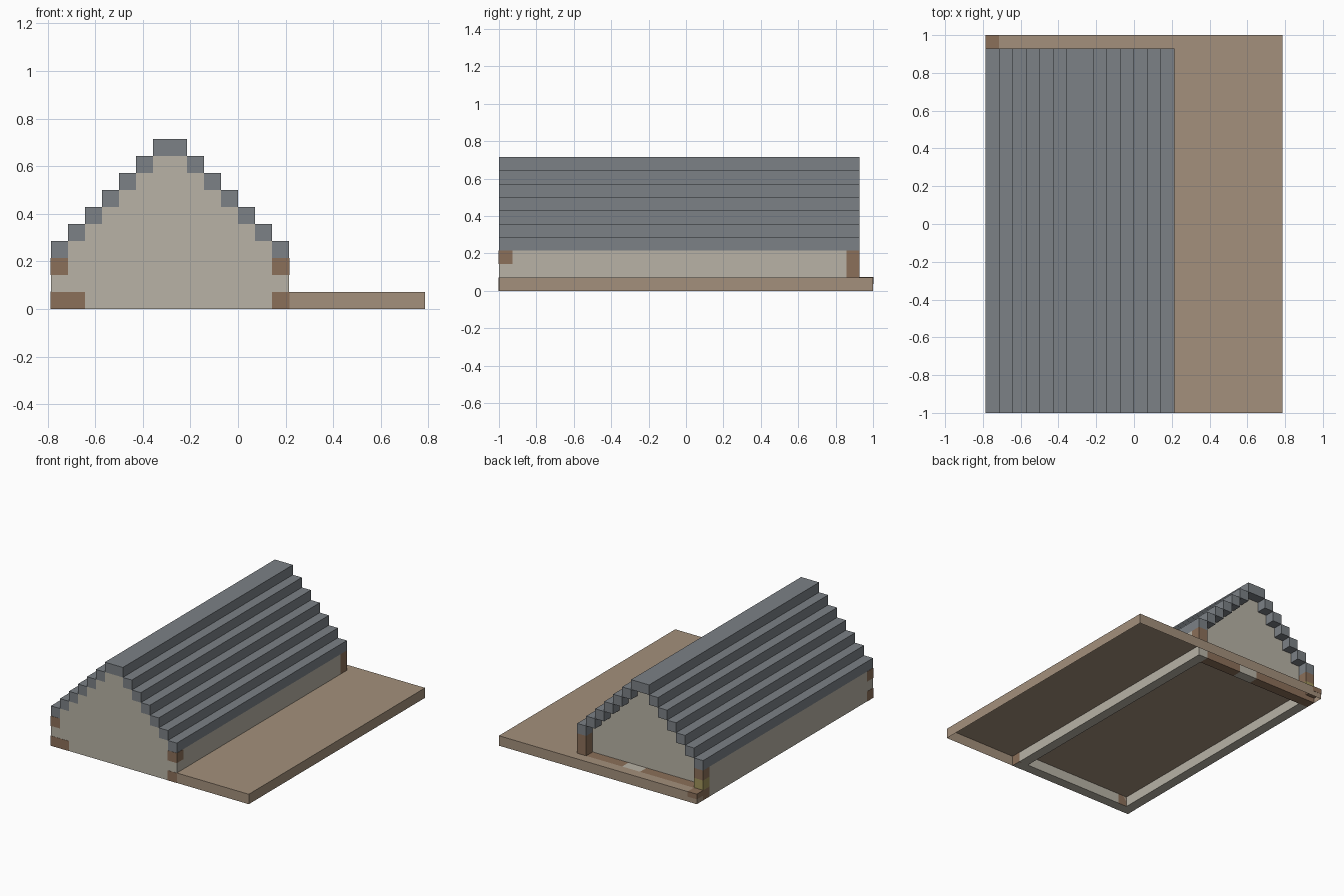
import bpy, bmesh

if "Cube" in bpy.data.objects:
    bpy.data.objects.remove(bpy.data.objects["Cube"])

U = 1 / 14  # one block; all coordinates below are in blocks


def material(name, rgb):
    m = bpy.data.materials.new(name)
    m.diffuse_color = (*rgb, 1)
    m.use_nodes = True
    m.node_tree.nodes["Principled BSDF"].inputs["Base Color"].default_value = m.diffuse_color
    return m


PLASTER = material("plaster", (0.48, 0.45, 0.38))
SLATE = material("slate", (0.20, 0.22, 0.24))
EARTH = material("earth", (0.37, 0.28, 0.20))
TIMBER = material("timber", (0.26, 0.16, 0.10))
STRAW = material("straw", (0.36, 0.30, 0.11))


def finish(name, bm, mat):
    bmesh.ops.scale(bm, vec=(U, U, U), verts=bm.verts)
    me = bpy.data.meshes.new(name)
    bm.to_mesh(me)
    bm.free()
    me.materials.append(mat)
    ob = bpy.data.objects.new(name, me)
    bpy.context.collection.objects.link(ob)
    return ob


def add_box(bm, x0, x1, y0, y1, z0, z1):
    for v in bmesh.ops.create_cube(bm, size=1)["verts"]:
        v.co = (x1 if v.co.x > 0 else x0,
                y1 if v.co.y > 0 else y0,
                z1 if v.co.z > 0 else z0)


def boxes(name, mat, *specs):
    bm = bmesh.new()
    for s in specs:
        add_box(bm, *s)
    return finish(name, bm, mat)


def prism(name, mat, profile, y0, y1):
    """Extrude an x-z profile along y."""
    bm = bmesh.new()
    face = bm.faces.new([bm.verts.new((x, y0, z)) for x, z in profile])
    ext = bmesh.ops.extrude_face_region(bm, geom=[face])["geom"]
    for v in ext:
        if isinstance(v, bmesh.types.BMVert):
            v.co.y = y1
    bmesh.ops.recalc_face_normals(bm, faces=bm.faces)
    return finish(name, bm, mat)


def gable(name, half, base, y0, y1):
    """Stepped gable wall centred on x = -4."""
    right = [(half, base), (half, 3)]
    for z in range(3, 9):
        right += [(9 - z, z), (9 - z, z + 1)]
    if half == 6:
        right.pop(1), right.pop(1)
    left = [(-x, z) for x, z in reversed(right)]
    return prism(name, PLASTER, [(x - 4, z) for x, z in right + left], y0, y1)


# Ground: open-bottomed slab of thin sheets (yard, back strip, room floor)
bm = bmesh.new()


def sheet(*corners):
    bm.faces.new([bm.verts.new(c) for c in corners])


for x0, x1, y0, y1 in [(3, 11, -14, 13), (-11, 11, 13, 14), (-10, 2, -13, 12)]:
    sheet((x0, y0, 1), (x1, y0, 1), (x1, y1, 1), (x0, y1, 1))
rim = [(3, -14), (11, -14), (11, 14), (-11, 14), (-11, 13)]
for (ax, ay), (bx, by) in zip(rim, rim[1:]):
    sheet((ax, ay, 0), (bx, by, 0), (bx, by, 1), (ax, ay, 1))
bmesh.ops.remove_doubles(bm, verts=bm.verts, dist=1e-4)
finish("ground", bm, EARTH)

# Walls: side walls, flush front gable, back gable recessed by one block
boxes("side_walls", PLASTER, (2, 3, -13, 12, 0, 3), (-11, -10, -13, 12, 0, 3))
gable("front_gable", 7, 0, -14, -13)
gable("back_gable", 6, 1.02, 11, 12)

# Sill under the back recess, timber either side of a plaster doorstep
boxes("back_sill", TIMBER, (-2, 2, 12, 13, 0, 1), (-10, -4, 12, 13, 0, 1))
boxes("back_step", PLASTER, (-4, -2, 12, 13, 0, 1))

# Back corner posts
boxes("back_posts", TIMBER, (2, 3, 12, 13, 1, 3), (-11, -10, 12, 13, 2, 3),
      (-11, -10, 12, 13, 0, 1))
boxes("back_post_foot", PLASTER, (2, 3, 12, 13, 0, 1))
boxes("straw_block", STRAW, (-11, -10, 12, 13, 1, 2))

# Timber patches on the front corners, a hair proud of the plaster
e = 0.02
boxes("front_corner_timbers", TIMBER,
      (-11 - e, -9, -14 - e, -13, -0, 1),
      (-11 - e, -10, -14 - e, -13, 2, 3),
      (2, 3 + e, -14 - e, -13, 0, 1),
      (2, 3 + e, -14 - e, -13, 2, 3))
boxes("ground_corner_timber", TIMBER, (-11 - e, -10, 13, 14 + e, 0.5, 1 + e))

# Stepped roof: one row of blocks per level on each slope, plus the ridge
rows = [(-5, -3, -14, 13, 9, 10)]
for i in range(6):
    rows += [(-11 + i, -10 + i, -14, 13, 3 + i, 4 + i),
             (2 - i, 3 - i, -14, 13, 3 + i, 4 + i)]
boxes("roof", SLATE, *rows)
